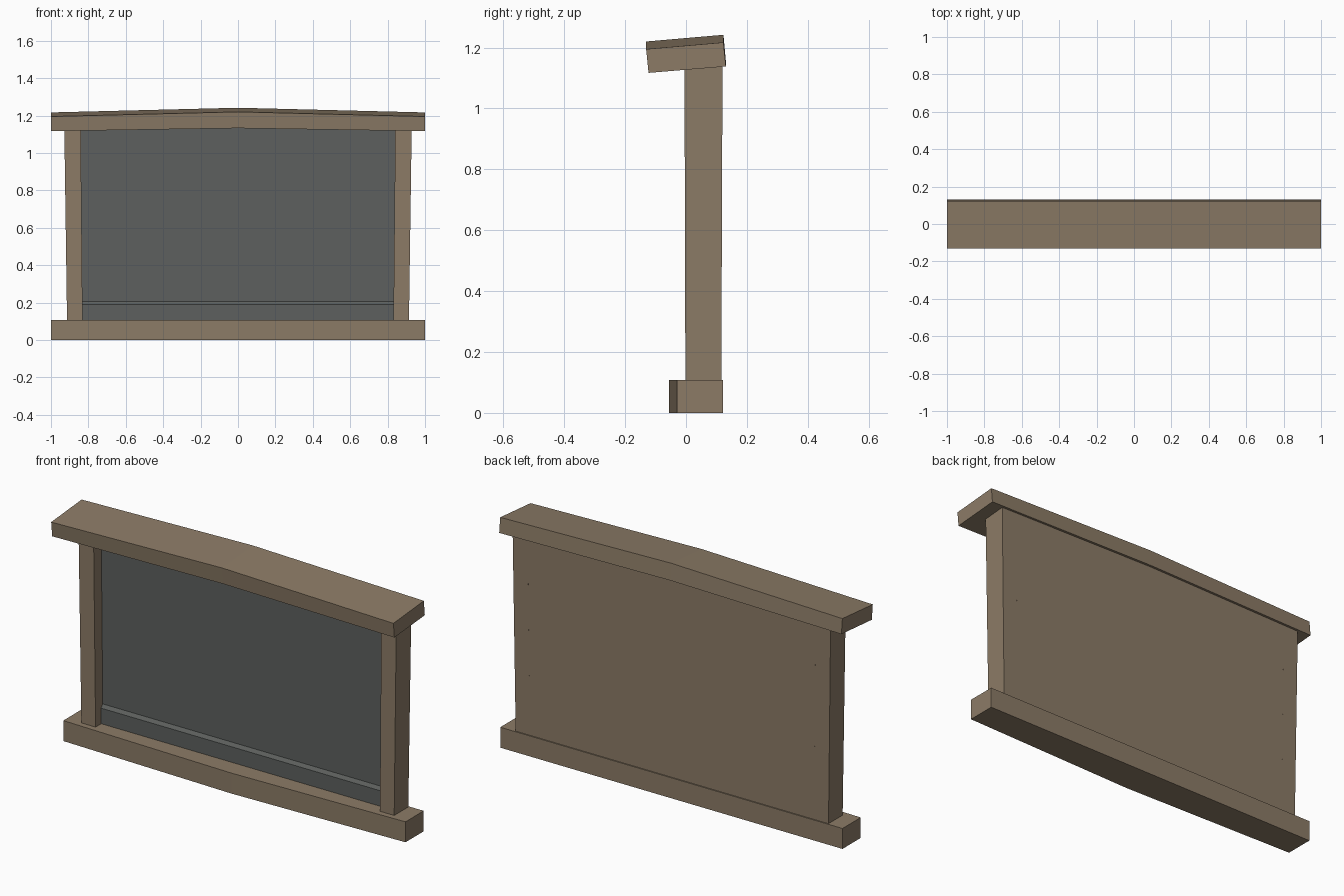
import bpy, bmesh

if "Cube" in bpy.data.objects:
    bpy.data.objects.remove(bpy.data.objects["Cube"])


def material(name, rgb):
    m = bpy.data.materials.new(name)
    m.diffuse_color = (*rgb, 1.0)
    m.use_nodes = True
    m.node_tree.nodes["Principled BSDF"].inputs["Base Color"].default_value = m.diffuse_color
    return m


brown = material("brown wood", (0.262, 0.199, 0.134))
grey = material("dark grey glass", (0.110, 0.118, 0.112))


def loft(name, rings, mat):
    """Join equal-sized rings of points into a closed flat-faced solid."""
    bm = bmesh.new()
    vs = [[bm.verts.new(p) for p in ring] for ring in rings]
    n = len(vs[0])
    for a, b in zip(vs, vs[1:]):
        for i in range(n):
            j = (i + 1) % n
            bm.faces.new((a[i], a[j], b[j], b[i]))
    bm.faces.new(vs[0])
    bm.faces.new(vs[-1])
    bmesh.ops.recalc_face_normals(bm, faces=bm.faces[:])
    me = bpy.data.meshes.new(name)
    bm.to_mesh(me)
    bm.free()
    me.materials.append(mat)
    ob = bpy.data.objects.new(name, me)
    bpy.context.collection.objects.link(ob)
    return ob


def along_x(name, stations, mat):
    """Sweep (y, z) sections placed at given x positions."""
    return loft(name, [[(x, y, z) for y, z in sec] for x, sec in stations], mat)


def rect(x0, x1, y0, y1, z):
    return [(x0, y0, z), (x1, y0, z), (x1, y1, z), (x0, y1, z)]


# Sill, with its front edge bowed out at the middle
def sill_section(front):
    return [(front, 0), (0.122, 0), (0.122, 0.108), (front, 0.108)]


along_x("sill", [(-1, sill_section(-0.03)), (0, sill_section(-0.056)),
                 (1, sill_section(-0.03))], brown)

# Lintel, tilted forward and peaked at the middle
end = [(-0.123, 1.117), (0.131, 1.138), (0.123, 1.217), (-0.131, 1.195)]
rises = (0.016, 0.016, 0.025, 0.025)
mid = [(y, z + r) for (y, z), r in zip(end, rises)]
along_x("lintel", [(-1, end), (0, mid), (1, end)], brown)

# Side posts, leaning slightly outwards to the top
for side, label in ((-1, "left"), (1, "right")):
    loft(label + "_post", [
        rect(side * 0.914, side * 0.831, -0.002, 0.116, 0.10),
        rect(side * 0.929, side * 0.841, -0.005, 0.120, 1.155)], brown)

# Back board between the posts, flush with their rear
loft("back_board", [rect(-0.831, 0.831, 0.07, 0.116, 0.10),
                    rect(-0.841, 0.841, 0.07, 0.120, 1.165)], brown)

# Window pane with a thicker lower rail and sloped ledge
pane = [(0.045, 0.10), (0.045, 0.19), (0.059, 0.207), (0.059, 1.165),
        (0.075, 1.165), (0.075, 0.10)]
along_x("window_pane", [(-0.85, pane), (0.85, pane)], grey)
